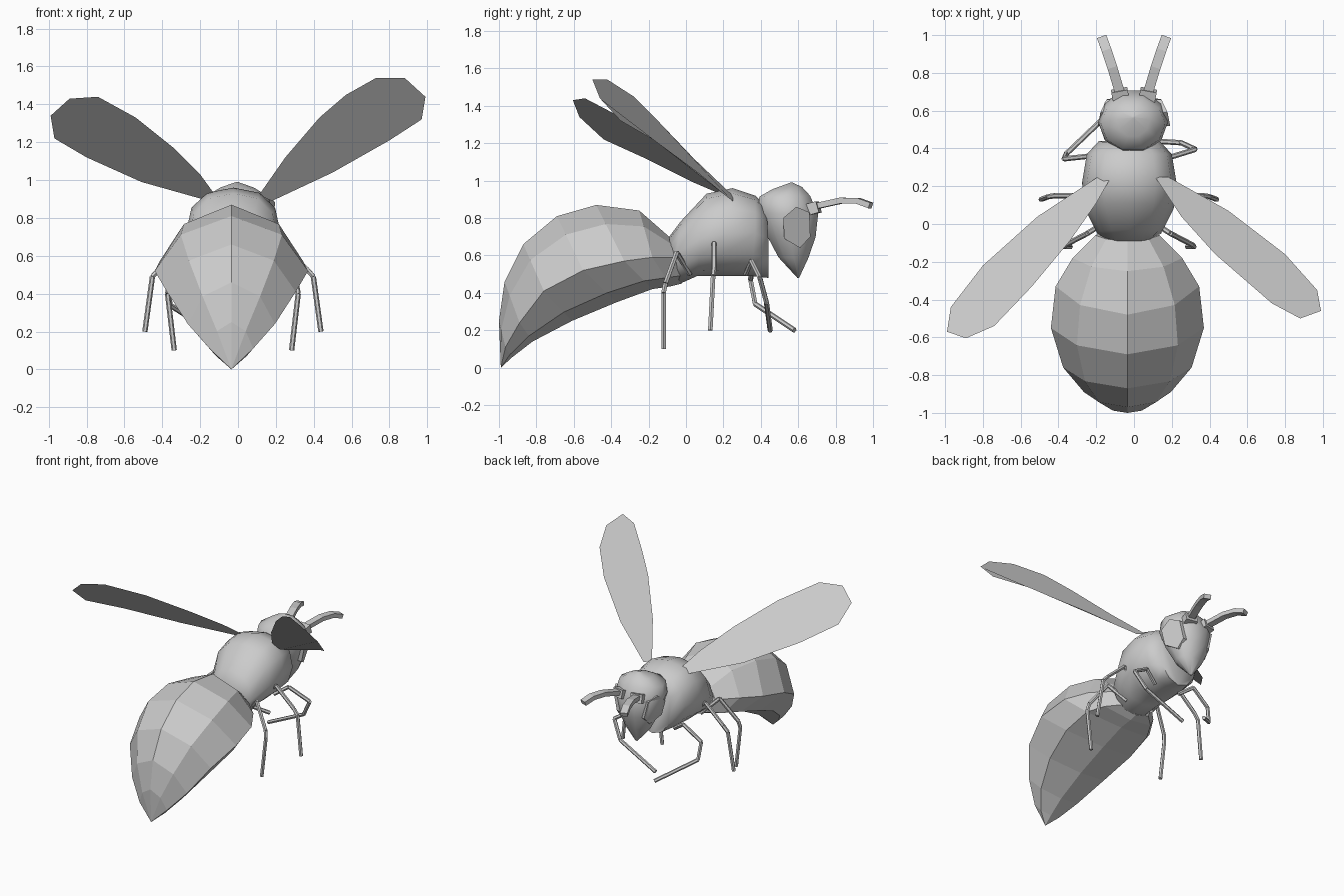
import bpy, bmesh, math
from mathutils import Vector


def finish(name, bm, smooth=None):
    bmesh.ops.remove_doubles(bm, verts=bm.verts, dist=0.0005)
    bmesh.ops.recalc_face_normals(bm, faces=bm.faces)
    me = bpy.data.meshes.new(name)
    bm.to_mesh(me)
    bm.free()
    ob = bpy.data.objects.new(name, me)
    bpy.context.collection.objects.link(ob)
    if smooth:
        bpy.ops.object.select_all(action='DESELECT')
        ob.select_set(True)
        bpy.context.view_layer.objects.active = ob
        bpy.ops.object.shade_smooth_by_angle(angle=math.radians(smooth))
    return ob


def skin(bm, rings):
    vr = [[bm.verts.new(p) for p in r] for r in rings]
    n = len(vr[0])
    for a, b in zip(vr, vr[1:]):
        for i in range(n):
            j = (i + 1) % n
            bm.faces.new((a[i], a[j], b[j], b[i]))
    bm.faces.new(vr[0][::-1])
    bm.faces.new(vr[-1])


def body(name, cx, sections, sides, smooth=None, power=1.0):
    """Each section: half width and (y, z) of its one end, side and other end."""
    rings = []
    for hw, *ends in sections:
        top, side, bot = (Vector((cx, y, z)) for y, z in ends)
        ring = []
        for i in range(sides):
            a = 2 * math.pi * i / sides
            s, c = math.sin(a), math.cos(a)
            p = power if s > 0 else 1.0     # squarer or flatter upper half
            s, c = (math.copysign(abs(t) ** p, t) for t in (s, c))
            q = side + (top - side) * max(s, 0) + (bot - side) * max(-s, 0)
            ring.append(q + Vector((hw * c, 0, 0)))
        rings.append(ring)
    bm = bmesh.new()
    skin(bm, rings)
    return finish(name, bm, smooth)


def tube(name, pts, r, sides=6, flat=1.0, turn=0.0, smooth=None):
    pts = [Vector(p) for p in pts]
    rings = []
    for i, p in enumerate(pts):
        d = (pts[min(i + 1, len(pts) - 1)] - pts[max(i - 1, 0)]).normalized()
        u = d.cross(Vector((0, 0, 1)) if flat != 1.0 or abs(d.z) < 0.8 else Vector((0, 1, 0))).normalized()
        v = u.cross(d)
        rings.append([p + r * (u * math.cos(a) + v * flat * math.sin(a))
                      for a in (2 * math.pi * k / sides + turn for k in range(sides))])
    bm = bmesh.new()
    skin(bm, rings)
    return finish(name, bm, smooth)


def limb(name, pts, r=0.014):
    # separate straight segments meeting at the joints
    for k, (a, b) in enumerate(zip(pts, pts[1:])):
        tube(f"{name}_segment_{k + 1}", [a, b], r, smooth=40)


# Faceted abdomen curling down to a point
body("abdomen", -0.035, [
    (0.17, (-0.09, 0.70), (-0.06, 0.59), (-0.02, 0.45)),
    (0.29, (-0.25, 0.84), (-0.18, 0.59), (-0.08, 0.435)),
    (0.38, (-0.48, 0.87), (-0.33, 0.57), (-0.18, 0.42)),
    (0.405, (-0.69, 0.81), (-0.55, 0.52), (-0.37, 0.35)),
    (0.34, (-0.87, 0.66), (-0.76, 0.41), (-0.61, 0.25)),
    (0.23, (-0.97, 0.46), (-0.89, 0.24), (-0.82, 0.14)),
    (0.115, (-1.0, 0.25), (-0.965, 0.11), (-0.93, 0.055)),
    (0.001, (-0.99, 0.003), (-0.99, 0.002), (-0.99, 0.0))], 8, None, 1.2)

# Smooth thorax
body("thorax", -0.025, [
    (0.12, (-0.09, 0.70), (-0.08, 0.59), (-0.05, 0.46)),
    (0.17, (-0.03, 0.78), (-0.05, 0.61), (-0.03, 0.45)),
    (0.235, (0.11, 0.93), (0.08, 0.69), (0.06, 0.49)),
    (0.25, (0.25, 0.96), (0.22, 0.72), (0.17, 0.49)),
    (0.225, (0.37, 0.92), (0.37, 0.72), (0.35, 0.49)),
    (0.16, (0.43, 0.86), (0.44, 0.69), (0.44, 0.48))], 12, 60, 0.85)

# Head, stacked from chin to crown
body("head", -0.005, [
    (0.01, (0.605, 0.48), (0.60, 0.48), (0.595, 0.48)),
    (0.10, (0.66, 0.59), (0.575, 0.59), (0.49, 0.59)),
    (0.155, (0.70, 0.70), (0.56, 0.70), (0.43, 0.70)),
    (0.185, (0.715, 0.82), (0.54, 0.82), (0.375, 0.83)),
    (0.17, (0.67, 0.92), (0.53, 0.91), (0.385, 0.915)),
    (0.09, (0.625, 0.965), (0.555, 0.96), (0.46, 0.955)),
    (0.005, (0.57, 0.99), (0.565, 0.99), (0.56, 0.99))], 10, 60)

for s, side in ((-1, "left"), (1, "right")):
    # Raised eye plate
    outline = [(0.52, 0.80), (0.59, 0.86), (0.66, 0.83), (0.665, 0.70), (0.61, 0.64), (0.525, 0.69)]
    bm = bmesh.new()
    skin(bm, [[(s * (0.198 - (y - 0.52) * 0.38 - (0.83 - z) * 0.22 - d), y, z)
               for y, z in outline] for d in (0.0, 0.05)])
    finish(f"{side}_eye", bm)

    # Antenna and its square socket
    tube(f"{side}_antenna_socket", [(s * 0.065, 0.64, 0.84), (s * 0.078, 0.71, 0.86)],
         0.062, 4, 0.7, math.pi / 4)
    tube(f"{side}_antenna", [(s * 0.07, 0.68, 0.86), (s * 0.115, 0.83, 0.893),
                             (s * 0.145, 0.92, 0.892), (s * 0.17, 0.988, 0.867)],
         0.037, 4, 0.6, math.pi / 4)

    # Middle and back legs
    c = -0.027
    limb(f"{side}_middle_leg", [(c + s * 0.12, 0.15, 0.56), (c + s * 0.24, 0.15, 0.665),
                                (c + s * 0.39, 0.15, 0.53), (c + s * 0.425, 0.145, 0.49),
                                (c + s * 0.465, 0.13, 0.20)])
    limb(f"{side}_back_leg", [(c + s * 0.11, 0.02, 0.50), (c + s * 0.22, -0.05, 0.615),
                              (c + s * 0.335, -0.11, 0.45), (c + s * 0.345, -0.12, 0.40),
                              (c + s * 0.31, -0.12, 0.10)])

# Front legs, posed differently and tucked beneath the head
limb("left_front_leg", [(-0.13, 0.32, 0.50), (-0.23, 0.36, 0.57), (-0.37, 0.345, 0.47),
                        (-0.36, 0.37, 0.34), (-0.14, 0.58, 0.20)])
limb("right_front_leg", [(0.08, 0.32, 0.50), (0.18, 0.35, 0.57), (0.325, 0.395, 0.48),
                         (0.25, 0.43, 0.35), (-0.06, 0.45, 0.20)])

# Wings, flat sheets
wings = {
    "right_wing": [(0.11, 0.25, 0.92), (0.25, 0.04, 1.12), (0.43, -0.16, 1.33), (0.57, -0.28, 1.45),
                   (0.73, -0.42, 1.54), (0.88, -0.50, 1.54), (0.99, -0.46, 1.44), (0.97, -0.35, 1.32),
                   (0.80, -0.16, 1.21), (0.50, 0.07, 1.04), (0.18, 0.25, 0.89)],
    "left_wing": [(-0.12, 0.25, 0.92), (-0.20, 0.11, 1.03), (-0.34, -0.09, 1.17), (-0.54, -0.33, 1.33),
                  (-0.74, -0.54, 1.44), (-0.89, -0.605, 1.43), (-0.99, -0.57, 1.34), (-0.97, -0.44, 1.22),
                  (-0.80, -0.22, 1.12), (-0.51, 0.04, 0.99), (-0.19, 0.25, 0.90)]}
for name, pts in wings.items():
    bm = bmesh.new()
    bm.faces.new([bm.verts.new(p) for p in pts])
    finish(name, bm, 30)
